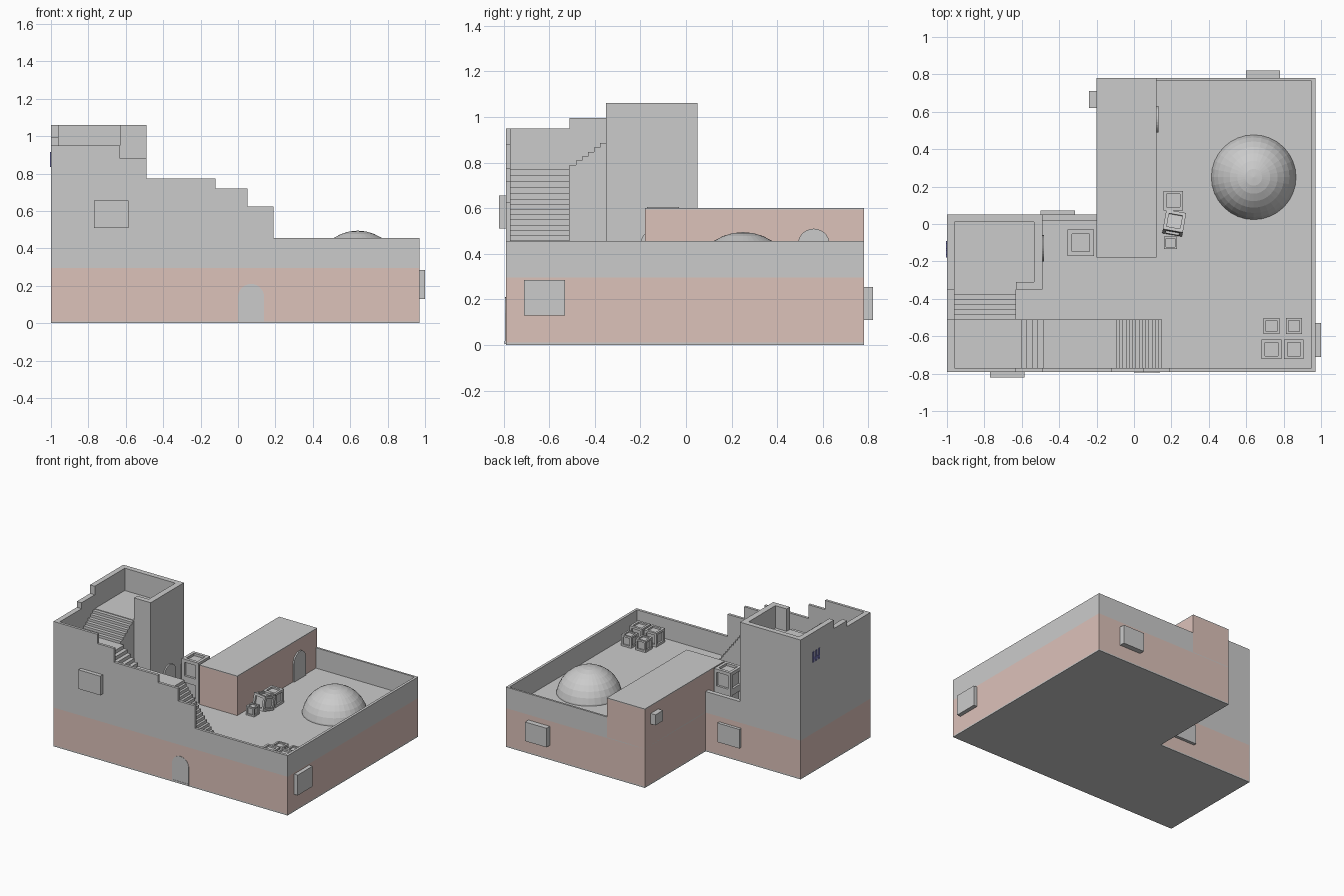
import bpy, bmesh, math
from mathutils import Vector, Matrix

if "Cube" in bpy.data.objects:
    bpy.data.objects.remove(bpy.data.objects["Cube"])

DECK, WALL = 0.30, 0.455


def material(name, rgb):
    m = bpy.data.materials.new(name)
    m.diffuse_color = (*rgb, 1)
    m.use_nodes = True
    m.node_tree.nodes["Principled BSDF"].inputs["Base Color"].default_value = m.diffuse_color
    return m


PINK = material("pink_plaster", (0.72, 0.54, 0.49))
BLUE = material("blue_shutter", (0.16, 0.16, 0.42))


def finish(name, bm, mat=None):
    bmesh.ops.recalc_face_normals(bm, faces=bm.faces)
    me = bpy.data.meshes.new(name)
    bm.to_mesh(me)
    bm.free()
    ob = bpy.data.objects.new(name, me)
    bpy.context.collection.objects.link(ob)
    if mat:
        me.materials.append(mat)
    return ob


def prism(name, pts, axis, a, b, mat=None):
    """Extrude a 2D profile from a to b along the given axis."""
    def place(u, v):
        return {'x': (a, u, v), 'y': (u, a, v), 'z': (u, v, a)}[axis]
    bm = bmesh.new()
    face = bm.faces.new([bm.verts.new(place(u, v)) for u, v in pts])
    ext = bmesh.ops.extrude_face_region(bm, geom=[face])
    step = Vector([(b - a) * (axis == k) for k in 'xyz'])
    bmesh.ops.translate(bm, vec=step,
                        verts=[g for g in ext['geom'] if isinstance(g, bmesh.types.BMVert)])
    return finish(name, bm, mat)


def box(name, x0, x1, y0, y1, z0, z1, mat=None):
    return prism(name, [(x0, y0), (x1, y0), (x1, y1), (x0, y1)], 'z', z0, z1, mat)


def steps(u0, z0, u1, z1, n):
    """Staircase profile points climbing from (u0, z0) to (u1, z1)."""
    pts = []
    for i in range(n):
        u, v = u0 + (u1 - u0) * i / n, u0 + (u1 - u0) * (i + 1) / n
        z = z0 + (z1 - z0) * (i + 1) / n
        pts += [(u, z), (v, z)]
    return pts


def arch(c, z0, w, h):
    """Round-topped doorway profile."""
    r = w / 2
    return [(c - r, z0), (c + r, z0)] + [
        (c + r * math.cos(t), z0 + h - r + r * math.sin(t))
        for t in (math.pi * i / 14 for i in range(15))]


def crate(name, x, y, size, z=DECK, rot=(0, 0), height=None):
    """Cube with a recessed panel on every face."""
    bm = bmesh.new()
    bmesh.ops.create_cube(bm, size=size)
    panels = bm.faces[:]
    bmesh.ops.inset_individual(bm, faces=panels, thickness=size * 0.23)
    bmesh.ops.inset_individual(bm, faces=panels, thickness=0, depth=-size * 0.12)
    h = height or size
    bmesh.ops.scale(bm, vec=(1, 1, h / size), verts=bm.verts)
    lift = h / 2 * (math.cos(rot[0]) + abs(math.sin(rot[0])))
    bm.transform(Matrix.Translation((x, y, z + lift))
                 @ Matrix.Rotation(rot[1], 4, 'Z') @ Matrix.Rotation(rot[0], 4, 'X'))
    return finish(name, bm)


# L-shaped ground storey: plinth, pink band, deck
outline = [(-1, -.79), (.97, -.79), (.97, .78), (-.2, .78), (-.2, .05), (-1, .05)]
prism("plinth", outline, 'z', 0, 0.01)
prism("pink_base", outline, 'z', 0.01, 0.295, PINK)
prism("deck", outline, 'z', 0.295, DECK)

# Stepped front parapet and the other outer walls
prism("front_wall", [(-1, DECK), (.97, DECK), (.97, WALL), (.19, WALL), (.19, .625),
                     (.05, .625), (.05, .72), (-.12, .72), (-.12, .775), (-.49, .775),
                     (-.49, .88), (-.63, .88), (-.63, .95), (-1, .95)], 'y', -.79, -.77)
box("right_wall", .95, .97, -.77, .78, DECK, WALL)
box("back_wall", .12, .95, .765, .78, DECK, WALL)
box("rear_left_wall", -.49, -.2, .015, .05, DECK, WALL)
prism("left_wall", [(-.77, DECK), (-.35, DECK), (-.35, .995), (-.51, .995),
                    (-.51, .95), (-.77, .95)], 'x', -1, -.96)

# Tower with an open-cornered parapet
TOWER_FLOOR = 0.89
box("tower", -1, -.49, -.35, .05, DECK, TOWER_FLOOR)
prism("tower_parapet", [(-1, -.35), (-1, .05), (-.49, .05), (-.49, -.35), (-.63, -.35),
                        (-.63, -.31), (-.535, -.31), (-.535, .01), (-.96, .01),
                        (-.96, -.35)], 'z', TOWER_FLOOR, 1.06)

# Stairs along the front wall, then up into the tower
flight = [(.15, DECK)] + steps(.15, DECK, -.11, .64, 15)
flight += [(-.485, .64)] + steps(-.485, .64, -.63, .77, 5)[0:]
flight += [(-.96, .77), (-.96, DECK)]
clean = [p for i, p in enumerate(flight) if i == 0 or p != flight[i - 1]]
prism("front_stairs", clean, 'y', -.77, -.51)
prism("tower_stairs", [(-.51, DECK)] + steps(-.51, .77, -.35, .885, 6) + [(-.35, DECK)],
      'x', -.96, -.63)

# Rooftop room
box("room", -.2, .12, -.18, .78, DECK - .004, .594, PINK)
box("room_roof", -.2, .12, -.18, .78, .594, .60)

# Dome
bm = bmesh.new()
bmesh.ops.create_uvsphere(bm, u_segments=32, v_segments=16, radius=.23,
                          matrix=Matrix.Translation((.64, .25, .265)))
finish("dome", bm)

# Arched doors
prism("front_door", arch(.07, .015, .14, .195), 'y', -.793, -.785)
box("door_step", 0, .14, -.795, -.785, .005, .018)
prism("room_door", arch(.56, DECK, .14, .21), 'x', .115, .13)
prism("tower_door", arch(-.13, DECK, .14, .21), 'x', -.495, -.48)

# Projecting window panels
box("front_window", -.77, -.585, -.82, -.79, .51, .655)
box("right_window", .97, 1.0, -.71, -.53, .13, .285)
box("back_window", .60, .78, .78, .82, .11, .255)
box("rear_left_window", -.5, -.315, .05, .073, .11, .255)
box("room_vent", -.24, -.2, .62, .71, .46, .54)

# Small blue shutter high on the tower
for i, y in enumerate((-.17, -.135, -.10)):
    box(f"shutter_bar_{i}", -1.005, -.998, y - .008, y + .008, .835, .915, BLUE)
box("shutter_rail", -1.004, -.998, -.17, -.10, .85, .868, BLUE)

# Crates
for i, (x, y, s) in enumerate([(.735, -.545, .085), (.855, -.545, .085),
                               (.735, -.67, .105), (.855, -.67, .105),
                               (.21, .125, .105), (.195, -.1, .068)]):
    crate(f"crate_{i}", x, y, s)
crate("leaning_crate", .215, .005, .108, rot=(math.radians(-12), math.radians(-10)))
for i in range(2):
    crate(f"stacked_crate_{i}", -.285, -.10, .14, DECK + i * .1525, height=.1525)
